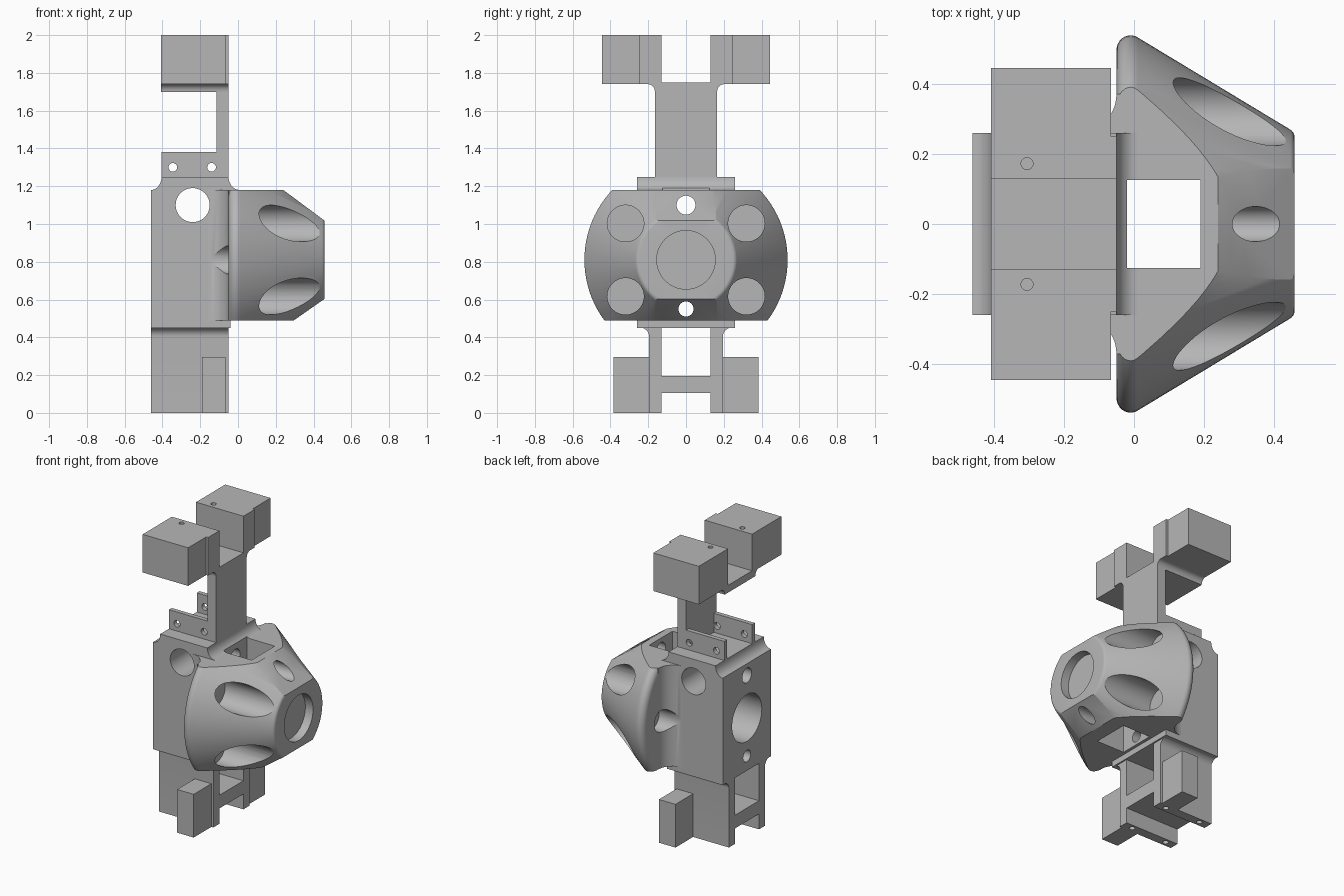
import bpy, bmesh, math
from mathutils import Vector, Matrix

old = bpy.data.objects.get("Cube")
if old:
    bpy.data.objects.remove(old, do_unlink=True)

grey = bpy.data.materials.new("plain_grey")
grey.use_nodes = True
tone = (0.47, 0.47, 0.47, 1)
grey.diffuse_color = tone
grey.node_tree.nodes["Principled BSDF"].inputs["Base Color"].default_value = tone


def finish(name, bm):
    bmesh.ops.recalc_face_normals(bm, faces=bm.faces[:])
    mesh = bpy.data.meshes.new(name)
    bm.to_mesh(mesh)
    bm.free()
    mesh.materials.append(grey)
    ob = bpy.data.objects.new(name, mesh)
    bpy.context.collection.objects.link(ob)
    return ob


def prism(name, axis, profile, lo, hi):
    """Extrude a closed 2D profile along an axis; the profile uses the other two axes in order."""
    place = {"x": lambda a, b: (lo, a, b), "y": lambda a, b: (a, lo, b), "z": lambda a, b: (a, b, lo)}[axis]
    bm = bmesh.new()
    face = bm.faces.new([bm.verts.new(place(a, b)) for a, b in profile])
    moved = bmesh.ops.extrude_face_region(bm, geom=[face])["geom"]
    shift = Vector([(hi - lo) * (axis == k) for k in "xyz"])
    bmesh.ops.translate(bm, vec=shift, verts=[v for v in moved if isinstance(v, bmesh.types.BMVert)])
    return finish(name, bm)


def box(name, x, y, z):
    return prism(name, "z", [(x[0], y[0]), (x[1], y[0]), (x[1], y[1]), (x[0], y[1])], *z)


def rod(axis, a, b, r, lo, hi, n=48):
    ring = [(a + r * math.cos(math.tau * i / n), b + r * math.sin(math.tau * i / n)) for i in range(n)]
    return prism("cutter", axis, ring, lo, hi)


def arc(a, b, ra, rb, start, end, n=10):
    """Elliptical arc points, angles in degrees."""
    ts = [math.radians(start + (end - start) * i / n) for i in range(n + 1)]
    return [(a + ra * math.cos(t), b + rb * math.sin(t)) for t in ts]


def boolean(part, tools, mode="DIFFERENCE"):
    for tool in tools:
        mod = part.modifiers.new("cut", "BOOLEAN")
        mod.operation, mod.solver, mod.object = mode, "EXACT", tool
        bpy.context.view_layer.objects.active = part
        bpy.ops.object.modifier_apply(modifier=mod.name)
        bpy.data.objects.remove(tool, do_unlink=True)


def smooth(part):
    bpy.ops.object.select_all(action="DESELECT")
    part.select_set(True)
    bpy.context.view_layer.objects.active = part
    bpy.ops.object.shade_smooth_by_angle(angle=math.radians(25))


AXIS = 0.81  # height of the cone axis


def shared_cutters():
    """Central well and the bolt holes along x, cut from both housing and body."""
    return [box("cutter", (-0.02, 0.19), (-0.125, 0.125), (0.3, 1.4)),
            rod("x", 0, 1.10, 0.05, -0.6, 0.6), rod("x", 0, 0.55, 0.04, -0.6, 0.6),
            rod("x", 0, AXIS, 0.04, -0.6, 0.6)]


# Cone housing: lathe around x, then trimmed flat above and below
outline = [(-0.05, 0), (-0.05, 0.49)] + arc(-0.01, 0.495, 0.04, 0.043, 170, 58, 8)
outline += arc(0.432, 0.247, 0.026, 0.026, 58, 0, 5) + [(0.458, 0)]
bm = bmesh.new()
vs = [bm.verts.new((x, 0, r)) for x, r in outline]
es = [bm.edges.new(p) for p in zip(vs, vs[1:])]
bmesh.ops.spin(bm, geom=vs + es, axis=(1, 0, 0), cent=(0, 0, 0), angle=math.tau, steps=96)
bmesh.ops.remove_doubles(bm, verts=bm.verts[:], dist=1e-4)
bmesh.ops.translate(bm, vec=(0, 0, AXIS), verts=bm.verts[:])
housing = finish("cone_housing", bm)
trim = prism("trim", "y", [(-0.2, 0.49), (0.296, 0.49), (0.5, 0.633), (0.5, 0.987), (0.24, 1.18), (-0.2, 1.18)], -1, 1)
boolean(housing, [trim], "INTERSECT")
boolean(housing, shared_cutters() + [rod("x", 0, AXIS, 0.155, 0.40, 0.6)])
boolean(housing, [rod("x", sy * 0.32, AXIS + sz * 0.193, 0.097, 0.06, 0.6) for sy in (-1, 1) for sz in (-1, 1)])
boolean(housing, [rod("x", s * 0.336, AXIS, 0.075, -0.2, 0.02) for s in (-1, 1)])
smooth(housing)

# Main body with hollow fillets at its upper edges
side = [(-0.46, 0.45)] + arc(-0.46, 1.25, 0.055, 0.07, -90, 0) + arc(0.01, 1.25, 0.06, 0.07, 180, 270)
side += [(0.01, 1.15), (-0.04, 1.15), (-0.04, 0.45)]
body = prism("main_body", "y", side, -0.26, 0.26)
boolean(body, shared_cutters() + [rod("y", -0.24, 1.10, 0.09, -0.5, 0.5), rod("x", 0, AXIS, 0.16, -0.6, -0.1)])
smooth(body)

for s, word in ((-1, "right"), (1, "left")):
    # Hollow fillet between the body side and the back of the cone
    web = [(-0.16, s * 0.24)] + [(x, s * y) for x, y in arc(-0.16, 0.37, 0.11, 0.11, -90, 0)]
    web += [(-0.04, s * 0.37), (-0.04, s * 0.24)]
    fillet = prism(word + "_side_fillet", "z", web, 0.49, 1.18)
    boolean(fillet, [rod("x", s * 0.336, AXIS, 0.075, -0.2, 0.02), rod("y", -0.24, 1.10, 0.09, -0.5, 0.5)])
    smooth(fillet)

    # Drilled tab on the body top
    tab = box(word + "_drilled_tab", (-0.405, -0.05), sorted((s * 0.135, s * 0.165)), (1.24, 1.38))
    boolean(tab, [rod("y", x, 1.30, 0.023, -0.3, 0.3, 24) for x in (-0.345, -0.14)])
    smooth(tab)

    # Upper block, its flush front strip and the curved bracket below
    block = box(word + "_upper_block", (-0.408, -0.065), sorted((s * 0.13, s * 0.445)), (1.74, 2))
    boolean(block, [rod("z", -0.305, s * 0.172, 0.017, 1.85, 2.1, 24)])
    smooth(block)
    box(word + "_upper_strip", (-0.115, -0.05), sorted((s * 0.13, s * 0.25)), (1.74, 2))
    curve = [(s * 0.13, 1.745)] + [(s * y, z) for y, z in arc(0.2, 1.70, 0.035, 0.04, 90, 180)] + [(s * 0.13, 1.70)]
    smooth(prism(word + "_upper_bracket", "x", curve, -0.408, -0.05))

    # Lower leg wall with flared top, drilled underneath
    flare = [(0.13, 0), (0.195, 0)] + arc(0.255, 0.405, 0.06, 0.05, 180, 90) + [(0.255, 0.47), (0.13, 0.47)]
    leg = prism(word + "_lower_leg", "x", [(s * y, z) for y, z in flare], -0.46, -0.05)
    boolean(leg, [rod("z", x, s * 0.162, 0.018, -0.1, 0.1, 24) for x in (-0.39, -0.12)])
    smooth(leg)
    box(word + "_lower_block", (-0.19, -0.065), sorted((s * 0.19, s * 0.385)), (0, 0.295))

# Post, shelf between the upper blocks, and bar between the legs
box("upright_post", (-0.115, -0.05), (-0.165, 0.165), (1.24, 1.75))
box("upper_shelf", (-0.408, -0.05), (-0.14, 0.14), (1.70, 1.75))
box("lower_crossbar", (-0.46, -0.05), (-0.135, 0.135), (0.105, 0.195))
